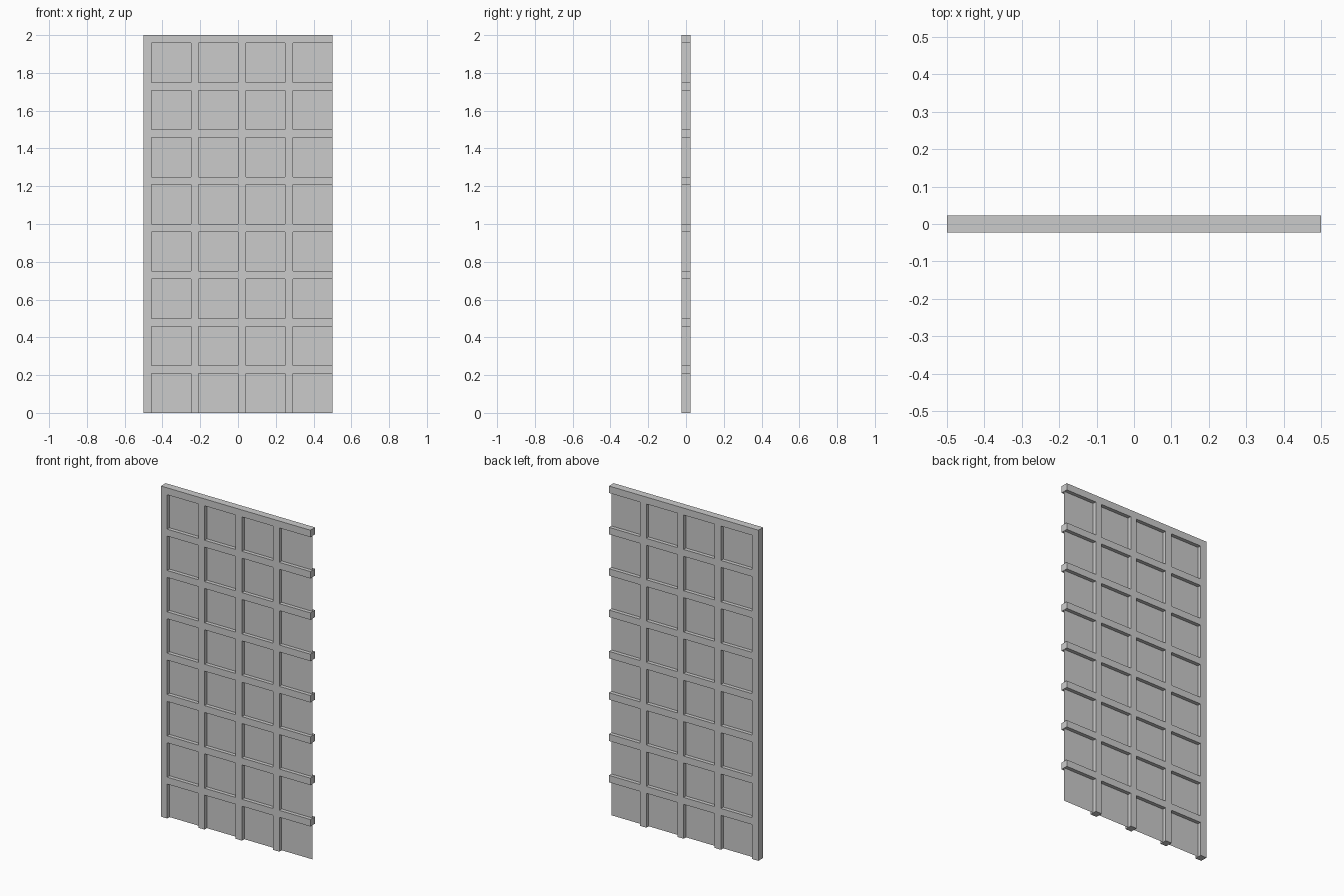
import bpy, bmesh

if "Cube" in bpy.data.objects:
    bpy.data.objects.remove(bpy.data.objects["Cube"])

PITCH, BAR, DEPTH = 0.25, 0.042, 0.045
COLS, ROWS = 4, 8
HALF_W, HEIGHT = 0.5, 2.0


def make_object(name, bm):
    mesh = bpy.data.meshes.new(name)
    bm.to_mesh(mesh)
    bm.free()
    obj = bpy.data.objects.new(name, mesh)
    bpy.context.collection.objects.link(obj)
    return obj


def add_quad(bm, x0, x1, z0, z1):
    return bm.faces.new([bm.verts.new((x, 0, z)) for x, z in
                         ((x0, z0), (x1, z0), (x1, z1), (x0, z1))])


# Bars sit on the left and top of every cell; right and bottom edges stay open
xs, zs = [], []
for i in range(COLS):
    x = -HALF_W + i * PITCH
    xs += [x, x + BAR]
xs.append(HALF_W)
for j in range(ROWS):
    z = HEIGHT - j * PITCH
    zs += [z, z - BAR]
zs.append(0.0)

# Lattice: flat cross-bar outline, thickened to both sides
bm = bmesh.new()
for i in range(len(xs) - 1):
    for j in range(len(zs) - 1):
        if i % 2 == 0 or j % 2 == 0:
            add_quad(bm, xs[i], xs[i + 1], zs[j + 1], zs[j])
bmesh.ops.remove_doubles(bm, verts=bm.verts, dist=1e-5)
lattice = make_object("lattice_bars", bm)
solid = lattice.modifiers.new("thickness", 'SOLIDIFY')
solid.thickness = DEPTH
solid.offset = 0

# Thin pane through the middle of the lattice
bm = bmesh.new()
add_quad(bm, -HALF_W, HALF_W, 0.0, HEIGHT)
make_object("pane", bm)
